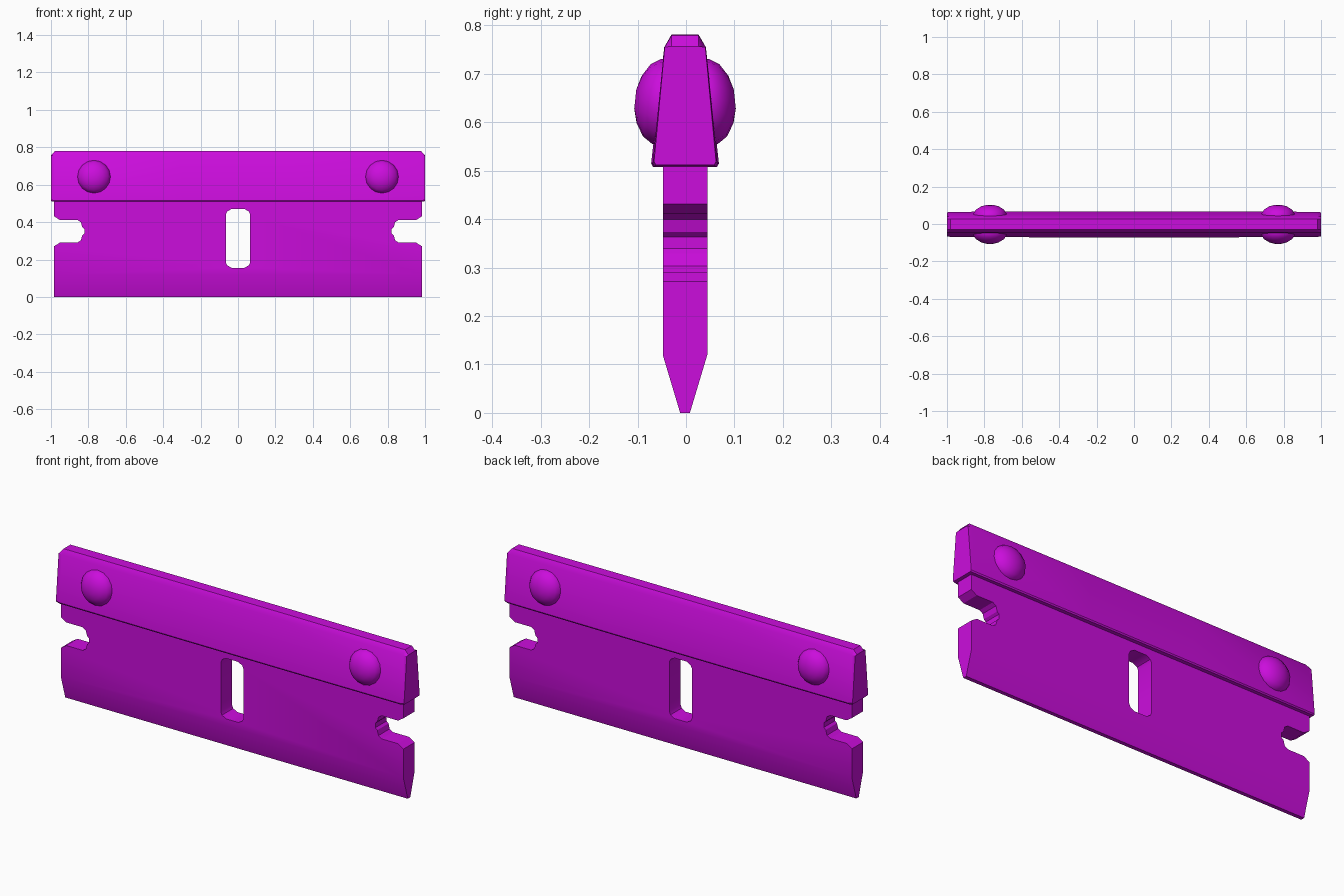
import bpy, bmesh, math
from mathutils import Matrix, Vector

if "Cube" in bpy.data.objects:
    bpy.data.objects.remove(bpy.data.objects["Cube"])

mat = bpy.data.materials.new("magenta")
mat.diffuse_color = (0.60, 0.004, 0.72, 1)
mat.use_nodes = True
mat.node_tree.nodes["Principled BSDF"].inputs["Base Color"].default_value = mat.diffuse_color
CY = -0.002  # centre of thickness


def loft(name, sections, caps=True):
    """Skin a list of equal-length closed rings, with flat ends."""
    bm = bmesh.new()
    rings = [[bm.verts.new(p) for p in s] for s in sections]
    n = len(rings[0])
    for a, b in zip(rings, rings[1:]):
        for i in range(n):
            j = (i + 1) % n
            bm.faces.new((a[i], a[j], b[j], b[i]))
    if caps:
        bm.faces.new(rings[0])
        bm.faces.new(rings[-1])
    bmesh.ops.recalc_face_normals(bm, faces=bm.faces)
    me = bpy.data.meshes.new(name)
    bm.to_mesh(me)
    bm.free()
    me.materials.append(mat)
    ob = bpy.data.objects.new(name, me)
    bpy.context.collection.objects.link(ob)
    return ob


def activate(ob):
    bpy.ops.object.select_all(action='DESELECT')
    ob.select_set(True)
    bpy.context.view_layer.objects.active = ob


def smooth(ob, angle=30):
    activate(ob)
    bpy.ops.object.shade_smooth_by_angle(angle=math.radians(angle))


def cut(ob, outline):
    """Cut an x-z outline right through the thickness."""
    cutter = loft("cutter", [[(x, y, z) for x, z in outline] for y in (-0.2, 0.2)])
    cutter.hide_render = True
    mod = ob.modifiers.new("cut", 'BOOLEAN')
    mod.operation, mod.solver, mod.object = 'DIFFERENCE', 'EXACT', cutter
    activate(ob)
    bpy.ops.object.modifier_apply(modifier=mod.name)
    bpy.data.objects.remove(cutter)


# Blade: ground edge at the bottom, centre slot and a notch at each end
half = [(0.010, 0.0), (0.046, 0.12), (0.046, 0.62)]
prof = half + [(-y, z) for y, z in reversed(half)]
blade = loft("blade", [[(x, y + CY, z) for y, z in prof] for x in (-0.983, 0.983)])

quarter = [(0.065, 0.128), (0.058, 0.144), (0.035, 0.157)]
upper = quarter + [(-x, z) for x, z in reversed(quarter)]
slot = [(x, 0.313 + z) for x, z in upper] + [(-x, 0.313 - z) for x, z in upper]
cut(blade, slot)

lower = [(1.01, -0.098), (0.983, -0.08), (0.952, -0.06), (0.858, -0.06),
         (0.84, -0.048), (0.833, -0.022), (0.822, -0.012)]
notch = lower + [(x, -z) for x, z in reversed(lower)]
for s in (-1, 1):
    cut(blade, [(s * x, 0.351 + z) for x, z in notch])
smooth(blade)


# Spine: folded cap tapering upwards, slightly fuller in the middle
def spine_section(x, w, shoulder, top, zt, z0=0.508):
    h = [(w - 0.004, z0), (w, z0 + 0.007), (shoulder, 0.755), (top, zt)]
    return [(x, y + CY, z) for y, z in h + [(-y, z) for y, z in reversed(h)]]


end = (0.999, 0.064, 0.042, 0.028, 0.757, 0.512)
inner = (0.98, 0.067, 0.043, 0.028, 0.779)
mid = (0.30, 0.070, 0.043, 0.028, 0.781)
right = [mid, inner, end]
left = [(-s[0],) + s[1:] for s in reversed(right)]
smooth(loft("spine", [spine_section(*s) for s in left + right]))

# Rivets: low domes sitting square on the sloping spine faces
tilt = math.atan2(0.026, 0.245)
rings = [(0.089, -0.012), (0.088, 0.002), (0.075, 0.022), (0.049, 0.038), (0.02, 0.046)]
for sx, xname in ((-1, "left"), (1, "right")):
    for sy, yname in ((-1, "front"), (1, "back")):
        axis = Vector((0, sy * math.cos(tilt), math.sin(tilt)))
        turn = axis.to_track_quat('Z', 'X').to_matrix()
        base = Vector((sx * 0.77, CY + sy * 0.057, 0.643))
        dome = [[base + turn @ Vector((r * math.cos(a), r * math.sin(a), h))
                 for a in (2 * math.pi * i / 16 for i in range(16))] for r, h in rings]
        smooth(loft(f"rivet_{xname}_{yname}", dome), 50)
